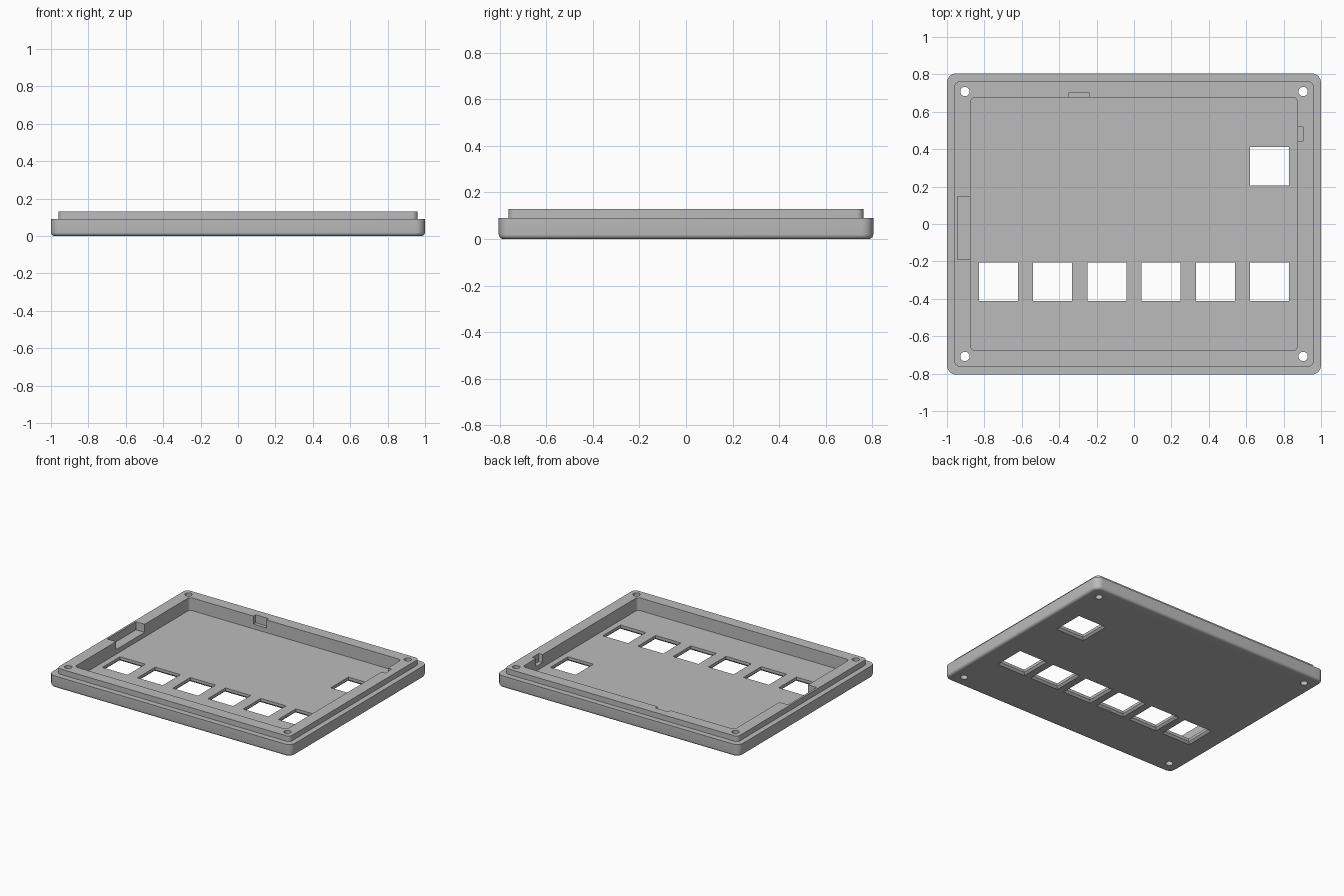
import bpy, bmesh, math

if "Cube" in bpy.data.objects:
    bpy.data.objects.remove(bpy.data.objects["Cube"])

SEG = 8          # steps per rounded corner
TOP, RIM, FLOOR = 0.13, 0.09, 0.035


def outline(hx, hy, r, seg=SEG):
    """Rounded rectangle centred on the origin (seg=0 gives sharp corners)."""
    pts = []
    for i, (sx, sy) in enumerate([(1, 1), (-1, 1), (-1, -1), (1, -1)]):
        for k in range(seg + 1):
            a = math.pi / 2 * (i + (k / seg if seg else 0))
            pts.append((sx * (hx - r) + r * math.cos(a) * bool(seg),
                        sy * (hy - r) + r * math.sin(a) * bool(seg)))
    return pts


def add_stack(bm, loops, cx=0, cy=0):
    """Skin a list of (points, z) loops and cap both ends."""
    rings = [[bm.verts.new((x + cx, y + cy, z)) for x, y in pts] for pts, z in loops]
    n = len(rings[0])
    bm.faces.new(rings[0][::-1])
    for a, b in zip(rings, rings[1:]):
        for i in range(n):
            j = (i + 1) % n
            bm.faces.new((a[i], a[j], b[j], b[i]))
    bm.faces.new(rings[-1])


def add_box(bm, x0, x1, y0, y1, z0, z1):
    pts = outline((x1 - x0) / 2, (y1 - y0) / 2, 0, 0)
    add_stack(bm, [(pts, z0), (pts, z1)], (x0 + x1) / 2, (y0 + y1) / 2)


def make_object(name, bm):
    bmesh.ops.recalc_face_normals(bm, faces=bm.faces)
    me = bpy.data.meshes.new(name)
    bm.to_mesh(me)
    bm.free()
    ob = bpy.data.objects.new(name, me)
    bpy.context.collection.objects.link(ob)
    return ob


# Tray: filleted underside, stepped rim, raised lip, recessed floor
F = 0.02
bm = bmesh.new()
loops = []
for k in range(6):
    a = math.pi / 2 * k / 5
    inset = F * (1 - math.sin(a))
    loops.append((outline(1 - inset, 0.805 - inset, 0.05 - inset), F * (1 - math.cos(a))))
loops += [(outline(1, 0.805, 0.05), RIM),
          (outline(0.96, 0.763, 0.03), RIM),
          (outline(0.96, 0.763, 0.03), TOP),
          (outline(0.873, 0.677, 0.025), TOP),
          (outline(0.873, 0.677, 0.025), FLOOR)]
add_stack(bm, loops)
tray = make_object("tray", bm)

# Cutters: windows chamfered on the underside, screw holes, wall notches
bm = bmesh.new()
W, C = 0.104, 0.014
windows = [(-0.725 + 0.29 * i, -0.309) for i in range(6)] + [(0.725, 0.309)]
for cx, cy in windows:
    add_stack(bm, [(outline(W + C, W + C, 0, 0), -0.02), (outline(W + C, W + C, 0, 0), 0),
                   (outline(W, W, 0, 0), C), (outline(W, W, 0, 0), 0.08)], cx, cy)
circle = [(0.025 * math.cos(math.tau * i / 32), 0.025 * math.sin(math.tau * i / 32))
          for i in range(32)]
for sx in (-1, 1):
    for sy in (-1, 1):
        add_stack(bm, [(circle, -0.05), (circle, 0.2)], sx * 0.904, sy * 0.708)
add_box(bm, -0.945, -0.85, -0.189, 0.148, 0.07, 0.2)
add_box(bm, -0.347, -0.24, 0.65, 0.703, 0.07, 0.2)
add_box(bm, 0.85, 0.904, 0.443, 0.519, 0.07, 0.2)
cutter = make_object("opening_cutter", bm)
cutter.hide_render = True

# Cut the openings
bpy.context.view_layer.objects.active = tray
tray.select_set(True)
mod = tray.modifiers.new("openings", 'BOOLEAN')
mod.operation = 'DIFFERENCE'
mod.solver = 'EXACT'
mod.object = cutter
bpy.ops.object.modifier_apply(modifier=mod.name)
bpy.data.objects.remove(cutter)

# Colour and shading
grey = bpy.data.materials.new("plain grey")
grey.diffuse_color = (0.5, 0.5, 0.5, 1)
grey.use_nodes = True
grey.node_tree.nodes["Principled BSDF"].inputs["Base Color"].default_value = grey.diffuse_color
tray.data.materials.clear()
tray.data.materials.append(grey)
bpy.ops.object.shade_smooth_by_angle(angle=math.radians(30))
